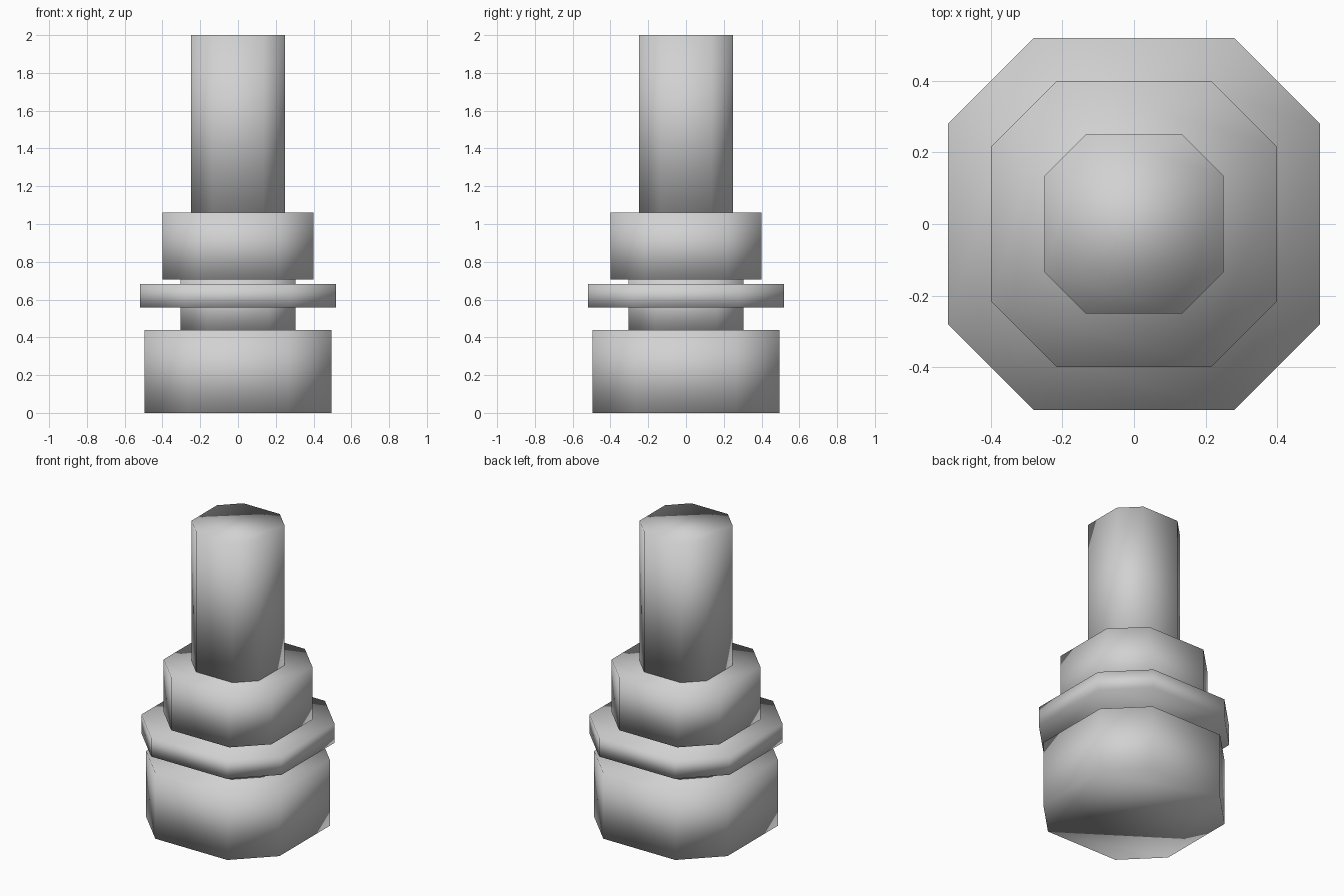
import bpy
import bmesh

cube = bpy.data.objects.get("Cube")
if cube:
    bpy.data.objects.remove(cube, do_unlink=True)

grey = bpy.data.materials.new("light grey")
grey.use_nodes = True
colour = (0.64, 0.64, 0.64, 1)
grey.diffuse_color = colour
grey.node_tree.nodes["Principled BSDF"].inputs["Base Color"].default_value = colour


def octagon_prism(name, half, bottom, top):
    """Square block with chamfered upright corners, smooth shaded."""
    c = half * 0.54
    ring = []
    x, y, u, v = half, -c, half, c
    for _ in range(4):  # quarter turns of one long side
        ring += [(x, y), (u, v)]
        x, y, u, v = -y, x, -v, u
    bm = bmesh.new()
    base = bm.faces.new([bm.verts.new((px, py, bottom)) for px, py in ring])
    result = bmesh.ops.extrude_face_region(bm, geom=[base], use_keep_orig=True)
    for vert in result["geom"]:
        if isinstance(vert, bmesh.types.BMVert):
            vert.co.z = top
    bmesh.ops.recalc_face_normals(bm, faces=bm.faces)
    for face in bm.faces:
        face.smooth = True
    mesh = bpy.data.meshes.new(name)
    bm.to_mesh(mesh)
    bm.free()
    mesh.materials.append(grey)
    obj = bpy.data.objects.new(name, mesh)
    bpy.context.collection.objects.link(obj)
    return obj


# Stacked parts, from the ground up
octagon_prism("base_block", 0.495, 0, 0.44)
octagon_prism("neck", 0.305, 0.44, 0.705)
octagon_prism("collar", 0.52, 0.557, 0.683)
octagon_prism("upper_block", 0.4, 0.705, 1.06)
octagon_prism("stem", 0.25, 1.06, 2)
